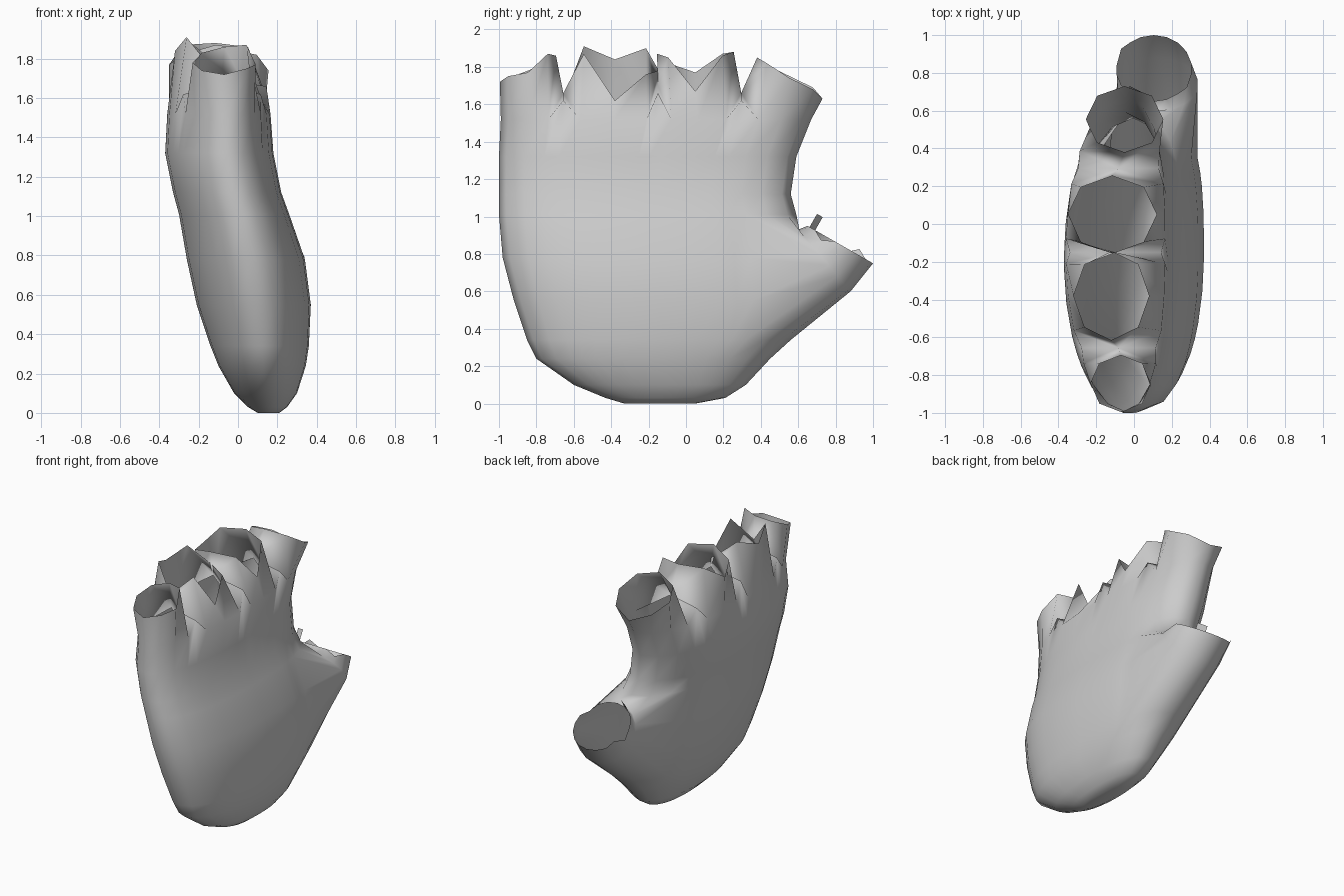
import bpy, bmesh, math
from mathutils import Vector

if "Cube" in bpy.data.objects:
    bpy.data.objects.remove(bpy.data.objects["Cube"])

bm = bmesh.new()

# Palm cross-sections: z, xmin, xmax, ymin, ymax
rows = [
    (0.00, 0.10, 0.21, -0.33, 0.05), (0.03, 0.05, 0.25, -0.43, 0.21),
    (0.10, -0.02, 0.30, -0.60, 0.32), (0.24, -0.10, 0.345, -0.80, 0.45),
    (0.34, -0.14, 0.36, -0.85, 0.56), (0.55, -0.21, 0.37, -0.92, 0.62),
    (0.78, -0.26, 0.34, -0.98, 0.62), (1.01, -0.30, 0.26, -1.00, 0.59),
    (1.12, -0.33, 0.22, -1.00, 0.56), (1.32, -0.37, 0.18, -1.00, 0.59),
    (1.52, -0.36, 0.165, -0.99, 0.67),
]
# y stations at the knuckles: three per finger, one per web
ys = [-.95, -.85, -.74, -.66, -.57, -.39, -.22, -.16, -.09, .05, .20, .28, .37, .49, .60]
us = [(y + 0.17) / 0.82 for y in ys]
N = 32


def section(row, top):
    z, x0, x1, y0, y1 = row
    cols = [(-1, 0)] + [(u, 1) for u in us] + [(1, 0)] + [(u, -1) for u in reversed(us)]
    ring = []
    for i, (u, s) in enumerate(cols):
        p = 2.5 if u > 0 else 2.1
        w = (x1 - x0) / 2 * max(0, 1 - abs(u) ** p) ** 0.5
        bow = u * u * (0.05 * min(1, z / 0.4) if u > 0 else 0.045 * z / 1.5)
        k = i if i <= 16 else N - i
        dz = 0
        if top and k in (4, 8, 12):  # webs rise between the fingers
            w, dz = w * 0.92, (0.14 if k == 8 else 0.10)
        ring.append(bm.verts.new(((x0 + x1) / 2 + bow + s * w,
                                  (y0 + y1) / 2 + u * (y1 - y0) / 2, z + dz)))
    return ring


def bridge(a, b):
    n = len(a)
    for i in range(n):
        bm.faces.new((a[i], a[(i + 1) % n], b[(i + 1) % n], b[i]))


# Palm, leaving an opening on the +y side for the thumb
rings = [section(r, r is rows[-1]) for r in rows]
bm.faces.new(list(reversed(rings[0])))
R0, R1 = 4, 7
for r in range(len(rings) - 1):
    for i in range(N):
        if R0 <= r < R1 and 13 <= i < 19:
            continue
        j = (i + 1) % N
        bm.faces.new((rings[r][i], rings[r][j], rings[r + 1][j], rings[r + 1][i]))

# Thumb stub with a torn rim
loop = [rings[R0][c] for c in range(13, 20)] + [rings[r][19] for r in range(R0 + 1, R1)]
loop += [rings[R1][c] for c in range(19, 12, -1)] + [rings[r][13] for r in range(R1 - 1, R0, -1)]


def thumb_ring(c, e, rx, torn={}):
    out = []
    for j in range(len(loop)):
        t = (j - 3) / len(loop) * 2 * math.pi
        p = Vector(c) + Vector(e) * math.cos(t) + Vector((-rx * math.sin(t), 0, 0))
        out.append(bm.verts.new(p + Vector((0, 0.5, 0.87)) * torn.get(j, 0)))
    return out


mid = thumb_ring((0.125, 0.74, 0.765), (0, 0.14, -0.165), 0.215)
tip = thumb_ring((0.105, 0.825, 0.85), (0, 0.175, -0.10), 0.20, {6: 0.03, 7: -0.03, 15: -0.03})
bridge(loop, mid)
bridge(mid, tip)
# Torn flap on the thumb rim
a, b = tip[10], tip[11]
up = Vector((0, 0.04, 0.07))
bm.faces.new((a, b, bm.verts.new(b.co + up), bm.verts.new(a.co + up)))

# Webs between the fingers
top = rings[-1]
webs = [top[0]]
for k in (4, 8, 12):
    r, l = top[k], top[N - k]
    w = bm.verts.new((r.co + l.co) / 2 + Vector((0, 0, 0.04)))
    webs.append(w)
    for s in (1, -1):
        q = [top[(s * (k + d)) % N] for d in (-1, 0, 1)]
        bm.faces.new((q[0], q[1], w))
        bm.faces.new((q[1], q[2], w))
webs.append(top[16])

# Finger stubs: centre x, y, radii, and torn rim heights going round
fingers = [
    (-.07, -.845, .16, .15, (1.75, 1.77, 1.87, 1.86, 1.83, 1.78, 1.74, 1.72)),
    (-.12, -.38, .20, .235, (1.87, 1.62, 1.76, 1.78, 1.90, 1.84, 1.91, 1.73)),
    (-.115, .05, .235, .205, (1.85, 1.67, 1.86, 1.88, 1.87, 1.77, 1.82, 1.87)),
    (-.05, .555, .205, .175, (1.82, 1.74, 1.68, 1.63, 1.69, 1.75, 1.81, 1.85)),
]
for f, (cx, cy, rx, ry, zs) in enumerate(fingers):
    k = 1 + 4 * f
    base = [top[k], top[k + 1], top[k + 2], webs[f + 1],
            top[N - k - 2], top[N - k - 1], top[N - k], webs[f]]
    rim = []
    for i, z in enumerate(zs):
        t = math.radians(45 * i - 45)
        rim.append(bm.verts.new((cx + rx * math.cos(t), cy + ry * math.sin(t), z)))
    bridge(base, rim)

bmesh.ops.recalc_face_normals(bm, faces=bm.faces)
for f in bm.faces:
    f.smooth = True
me = bpy.data.meshes.new("palm")
bm.to_mesh(me)
bm.free()
obj = bpy.data.objects.new("palm", me)
bpy.context.collection.objects.link(obj)
